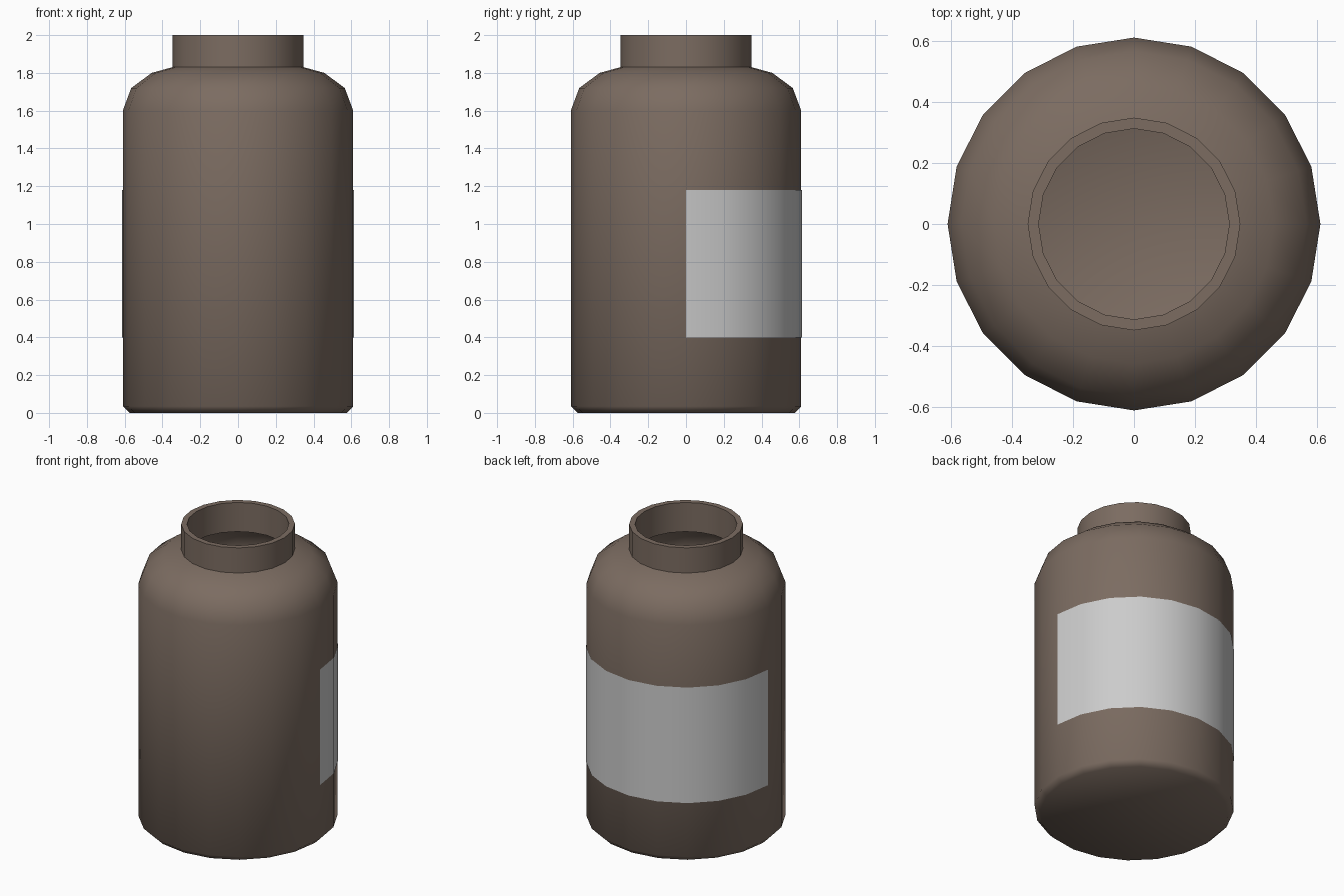
import bpy, bmesh
from math import cos, sin, pi, radians

if "Cube" in bpy.data.objects:
    bpy.data.objects.remove(bpy.data.objects["Cube"])

SIDES = 20


def lathe(name, profile, first=0, count=SIDES, caps=False):
    """Sweep an (r, z) profile around z; a full turn closes on itself."""
    full = count == SIDES
    bm = bmesh.new()
    steps = count if full else count + 1
    rings = [[bm.verts.new((r * cos(2 * pi * (first + i) / SIDES),
                            r * sin(2 * pi * (first + i) / SIDES), z))
              for i in range(steps)] for r, z in profile]
    for a, b in zip(rings, rings[1:]):
        for i in range(count):
            j = (i + 1) % steps
            bm.faces.new((a[i], a[j], b[j], b[i]))
    if caps:
        bm.faces.new(rings[0][::-1])
        bm.faces.new(rings[-1])
    mesh = bpy.data.meshes.new(name)
    bm.to_mesh(mesh)
    bm.free()
    obj = bpy.data.objects.new(name, mesh)
    bpy.context.collection.objects.link(obj)
    bpy.ops.object.select_all(action='DESELECT')
    obj.select_set(True)
    bpy.context.view_layer.objects.active = obj
    bpy.ops.object.shade_smooth_by_angle(angle=radians(50))
    return obj


# Hollow bottle: outer wall up to the rim, then the inner wall down to the floor
outer = [(0.575, 0), (0.61, 0.035), (0.61, 1.6), (0.565, 1.72),
         (0.457, 1.80), (0.348, 1.83), (0.348, 2.0)]
inner = [(0.312, 2.0), (0.312, 1.803), (0.44, 1.767), (0.535, 1.697),
         (0.573, 1.592), (0.573, 0.05), (0.56, 0.037)]
bottle = lathe("bottle", outer + inner, caps=True)
brown = bpy.data.materials.new("brown")
brown.diffuse_color = (0.2, 0.15, 0.12, 1)
brown.use_nodes = True
brown.node_tree.nodes["Principled BSDF"].inputs["Base Color"].default_value = brown.diffuse_color
bottle.data.materials.append(brown)

# Label wrapped around the back half, just proud of the wall
lathe("label", [(0.613, 0.4), (0.613, 1.18)], first=0, count=SIDES // 2)
